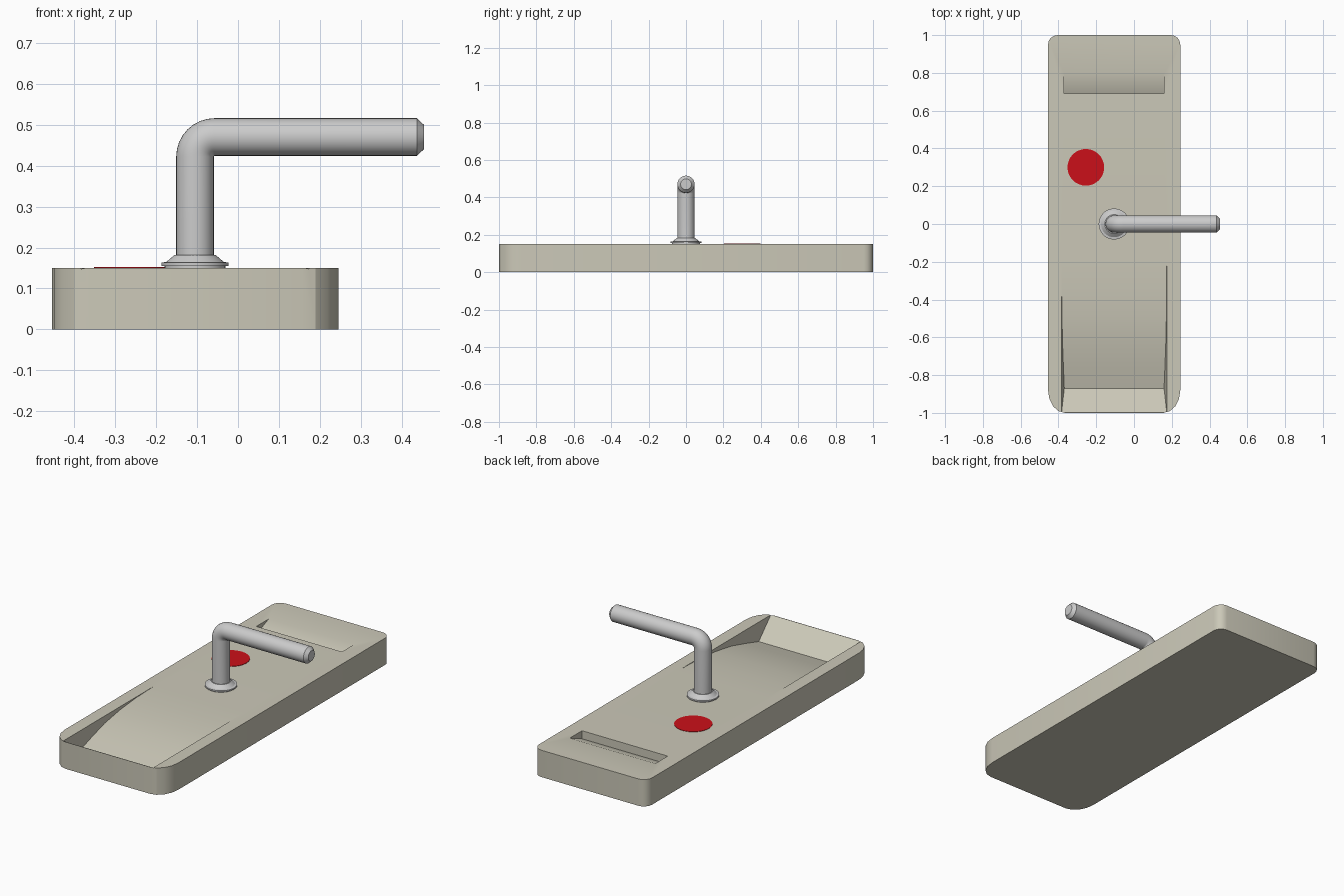
import bpy, bmesh, math
from math import sin, cos, pi
from mathutils import Vector

if "Cube" in bpy.data.objects:
    bpy.data.objects.remove(bpy.data.objects["Cube"])


def material(name, rgb):
    m = bpy.data.materials.new(name)
    m.diffuse_color = (*rgb, 1)
    m.use_nodes = True
    m.node_tree.nodes["Principled BSDF"].inputs["Base Color"].default_value = m.diffuse_color
    return m


def make(name, bm, mat=None):
    bmesh.ops.recalc_face_normals(bm, faces=bm.faces)
    me = bpy.data.meshes.new(name)
    bm.to_mesh(me)
    bm.free()
    ob = bpy.data.objects.new(name, me)
    bpy.context.collection.objects.link(ob)
    if mat:
        me.materials.append(mat)
    return ob


def loft(name, rings, mat=None):
    """Skin a list of equal-length closed rings and cap both ends."""
    bm = bmesh.new()
    vs = [[bm.verts.new(p) for p in r] for r in rings]
    n = len(vs[0])
    for a, b in zip(vs, vs[1:]):
        for i in range(n):
            j = (i + 1) % n
            bm.faces.new((a[i], a[j], b[j], b[i]))
    bm.faces.new(vs[0])
    bm.faces.new(vs[-1])
    return make(name, bm, mat)


def smooth(ob, deg=30):
    bpy.ops.object.select_all(action='DESELECT')
    ob.select_set(True)
    bpy.context.view_layer.objects.active = ob
    bpy.ops.object.shade_smooth_by_angle(angle=math.radians(deg))


def cut(target, cutter):
    bpy.ops.object.select_all(action='DESELECT')
    bpy.context.view_layer.objects.active = target
    target.select_set(True)
    mod = target.modifiers.new("cut", 'BOOLEAN')
    mod.operation, mod.solver, mod.object = 'DIFFERENCE', 'EXACT', cutter
    bpy.ops.object.modifier_apply(modifier=mod.name)
    bpy.data.objects.remove(cutter)


cream = material("cream", (0.60, 0.58, 0.48))
red = material("red", (0.60, 0.005, 0.01))
CX, HW, TOP = -0.105, 0.35, 0.15

# Plate: rounded outline, larger corners at the front
outline = []
for sx, sy, a0, rx, ry in ((1, 1, 0, .05, .05), (-1, 1, 90, .05, .05),
                           (-1, -1, 180, .09, .12), (1, -1, 270, .09, .12)):
    for k in range(5):
        a = math.radians(a0 + 22.5 * k)
        outline.append((CX + sx * (HW - rx) + rx * cos(a), sy * (1 - ry) + ry * sin(a)))
plate = loft("plate", [[(x, y, z) for x, y in outline] for z in (0, TOP)], cream)


def scoop(profile, half, draft):
    rings = []
    for s in (-1, 1):
        rings.append([(CX + s * (half + draft * (z - .06)), y, z) for y, z in profile])
    return loft("cutter", rings)


# Long front scoop that dips, then rises to the front edge
cut(plate, scoop([(-.18, .1503), (-.35, .146), (-.5, .134), (-.64, .113), (-.76, .083),
                  (-.87, .053), (-.998, .15), (-1.02, .2), (-.18, .2)], .265, .15))
# Back slot: ramp down to a straight wall
cut(plate, scoop([(.80, .1503), (.69, .105), (.69, .2), (.80, .2)], .265, 0))
smooth(plate, 25)


# Indicator disc
def ring(c, r, z, n=48):
    return [(c[0] + r * cos(2 * pi * i / n), c[1] + r * sin(2 * pi * i / n), z) for i in range(n)]


disc = loft("indicator_disc", [ring((-.255, .3), .097, z) for z in (.148, .152)], red)
smooth(disc)

# Handle collar
collar = loft("handle_collar", [ring((CX, 0), r, z) for r, z in
                                ((.074, .149), (.074, .155), (.082, .155), (.082, .163),
                                 (.070, .165), (.050, .182), (.040, .182))])
smooth(collar)

# Lever: round bar swept up, around the bend and out to a chamfered end
R, BEND = .046, .048
path = [(CX, .15, 0, R)]
for k in range(9):
    a = pi / 2 * k / 8
    path.append((CX + BEND * (1 - cos(a)), .47 - BEND + BEND * sin(a), a, R))
path += [(.437, .47, pi / 2, R), (.455, .47, pi / 2, .029)]
rings = []
for x, z, a, r in path:
    u = Vector((cos(a), 0, -sin(a)))
    rings.append([Vector((x, 0, z)) + u * r * cos(2 * pi * i / 32)
                  + Vector((0, r * sin(2 * pi * i / 32), 0)) for i in range(32)])
lever = loft("lever", rings)
smooth(lever)
